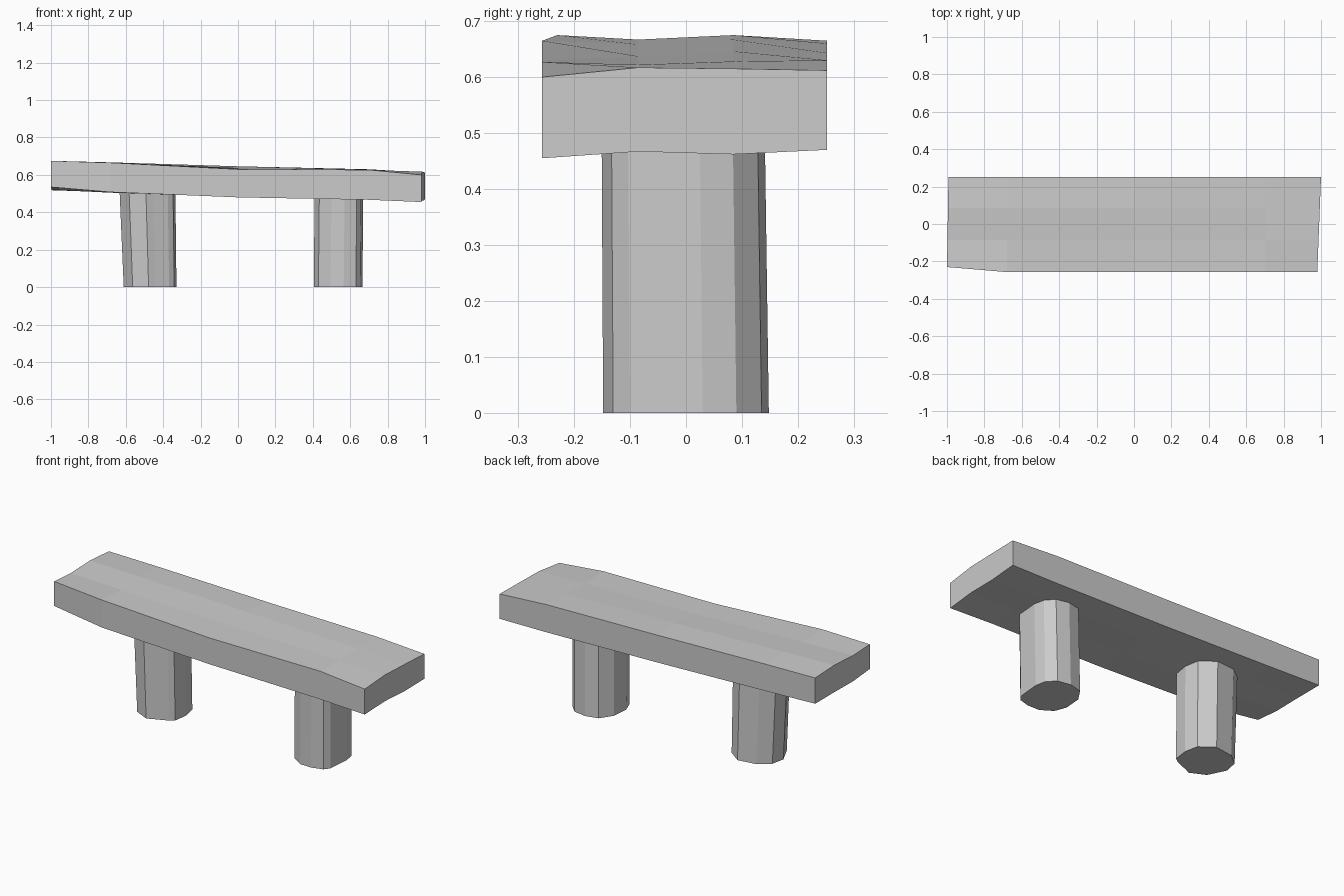
import bpy, bmesh

if "Cube" in bpy.data.objects:
    bpy.data.objects.remove(bpy.data.objects["Cube"])

def make_object(name, bm):
    bmesh.ops.recalc_face_normals(bm, faces=bm.faces)
    mesh = bpy.data.meshes.new(name)
    bm.to_mesh(mesh)
    bm.free()
    obj = bpy.data.objects.new(name, mesh)
    bpy.context.collection.objects.link(obj)
    return obj

# Seat slab: worn plank, heights per station along x, front row to back row
xs = [-1.0, -0.68, 0.0, 0.70, 0.99]
ys = [-0.257, -0.085, 0.085, 0.252]
top = [[0.675, 0.667, 0.675, 0.665],
       [0.665, 0.658, 0.667, 0.660],
       [0.630, 0.637, 0.646, 0.643],
       [0.627, 0.622, 0.628, 0.630],
       [0.600, 0.617, 0.615, 0.612]]
bottom = [[0.535, 0.520, 0.520, 0.518],
          [0.508, 0.505, 0.508, 0.507],
          [0.480, 0.482, 0.485, 0.487],
          [0.467, 0.470, 0.468, 0.472],
          [0.455, 0.467, 0.462, 0.470]]

bm = bmesh.new()
def layer(heights):
    grid = []
    for i, x in enumerate(xs):
        row = []
        for j, y in enumerate(ys):
            px = x
            if i == 4:
                px = 0.98 + 0.02 * j / 3          # skewed right end
            elif i == 0:
                px = x + 0.008 * j / 3
            py = -0.23 if (i, j) == (0, 0) else y  # clipped front left corner
            row.append(bm.verts.new((px, py, heights[i][j])))
        grid.append(row)
    return grid

upper, lower = layer(top), layer(bottom)
nx, ny = len(xs), len(ys)
for g in (upper, lower):
    for i in range(nx - 1):
        for j in range(ny - 1):
            bm.faces.new((g[i][j], g[i + 1][j], g[i + 1][j + 1], g[i][j + 1]))
border = ([(i, 0) for i in range(nx)] + [(nx - 1, j) for j in range(1, ny)]
          + [(i, ny - 1) for i in range(nx - 2, -1, -1)] + [(0, j) for j in range(ny - 2, 0, -1)])
for (a, b), (c, d) in zip(border, border[1:] + border[:1]):
    bm.faces.new((lower[a][b], lower[c][d], upper[c][d], upper[a][b]))
make_object("seat", bm)

# Legs: rough-hewn columns, outline extruded into the slab
def leg(name, outline, base, head, scale, height):
    bm = bmesh.new()
    lo = [bm.verts.new((base[0] + x, base[1] + y, 0)) for x, y in outline]
    hi = [bm.verts.new((head[0] + x * scale[0], head[1] + y * scale[1], height)) for x, y in outline]
    bm.faces.new(lo)
    bm.faces.new(hi)
    n = len(lo)
    for i in range(n):
        k = (i + 1) % n
        bm.faces.new((lo[i], lo[k], hi[k], hi[i]))
    make_object(name, bm)

left_outline = [(.02, -.13), (.095, -.10), (.122, -.08), (.134, .003), (.118, .081), (.041, .138),
                (-.068, .122), (-.132, .071), (-.148, -.006), (-.10, -.105), (-.015, -.146)]
right_outline = [(.03, -.148), (.095, -.13), (.118, -.10), (.13, .03), (.118, .09), (.075, .135),
                 (.0, .148), (-.075, .13), (-.122, .06), (-.13, -.04), (-.105, -.105), (-.04, -.146)]
leg("left_leg", left_outline, (-0.463, 0), (-0.477, -0.004), (1.06, 1.0), 0.53)
leg("right_leg", right_outline, (0.535, 0), (0.54, -0.005), (1.0, 0.985), 0.50)
